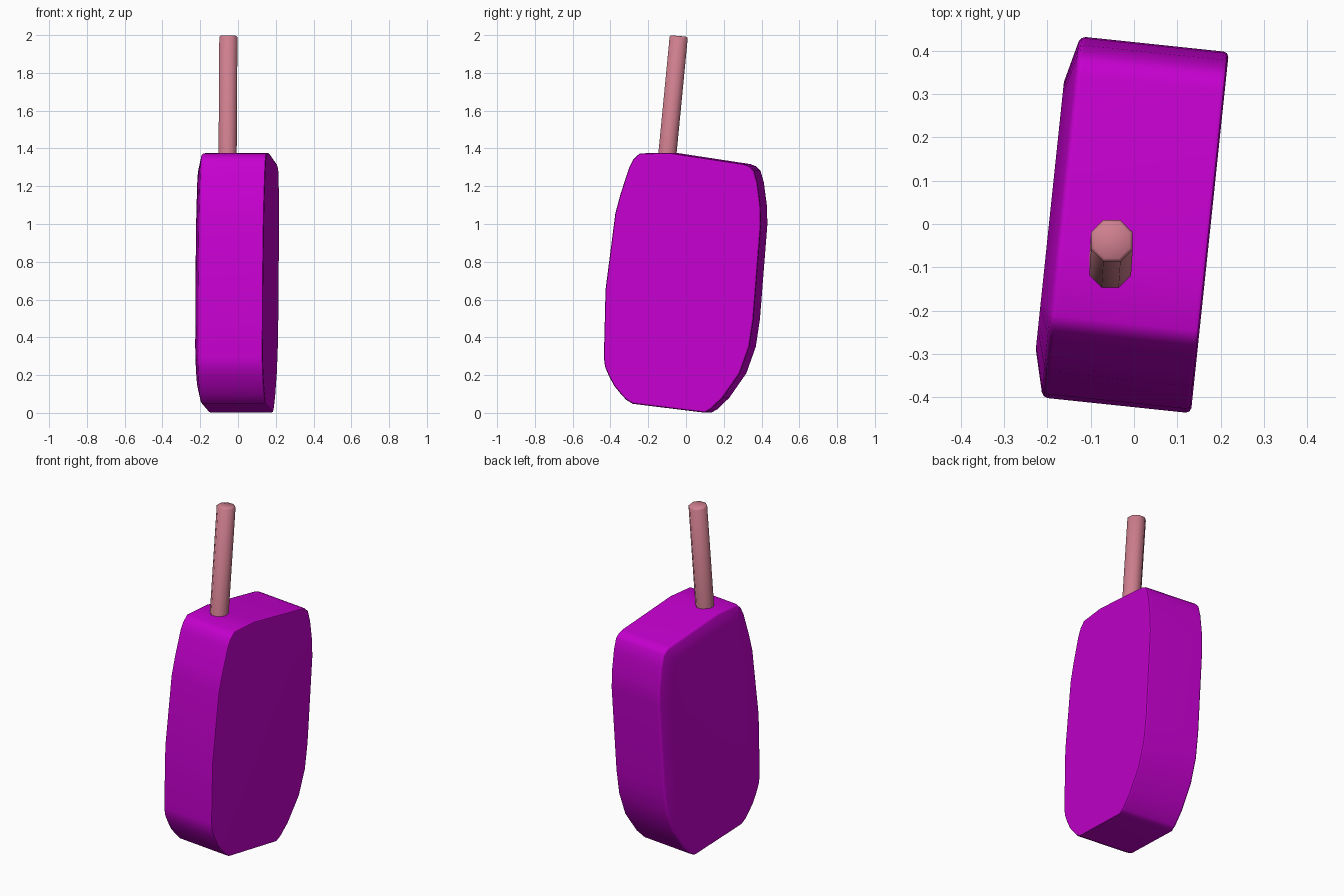
import bpy
import bmesh
import math
from mathutils import Matrix, Vector

cube = bpy.data.objects.get("Cube")
if cube:
    bpy.data.objects.remove(cube, do_unlink=True)


def make_material(name, rgb):
    mat = bpy.data.materials.new(name)
    mat.use_nodes = True
    mat.diffuse_color = (*rgb, 1)
    mat.node_tree.nodes["Principled BSDF"].inputs["Base Color"].default_value = (*rgb, 1)
    return mat


def finish(bm, name, mat, angle):
    bmesh.ops.recalc_face_normals(bm, faces=bm.faces)
    mesh = bpy.data.meshes.new(name)
    bm.to_mesh(mesh)
    bm.free()
    mesh.materials.append(mat)
    obj = bpy.data.objects.new(name, mesh)
    bpy.context.collection.objects.link(obj)
    bpy.ops.object.select_all(action='DESELECT')
    obj.select_set(True)
    bpy.context.view_layer.objects.active = obj
    bpy.ops.object.shade_smooth_by_angle(angle=math.radians(angle))
    return obj


purple = make_material("purple", (0.56, 0.0, 0.62))
pink = make_material("dusty pink", (0.62, 0.21, 0.27))

# Body: side profile (depth, height), lofted across its thickness
profile = [
    (-0.229, 1.374), (-0.070, 1.377), (0.327, 1.317), (0.357, 1.305),
    (0.380, 1.283), (0.398, 1.22), (0.414, 1.10), (0.417, 1.00),
    (0.377, 0.495), (0.355, 0.35), (0.305, 0.21), (0.214, 0.08),
    (0.152, 0.020), (0.118, 0.001), (-0.266, 0.048), (-0.300, 0.068),
    (-0.328, 0.098), (-0.365, 0.143), (-0.395, 0.200), (-0.414, 0.245),
    (-0.420, 0.294), (-0.411, 0.653), (-0.359, 1.055), (-0.332, 1.156),
    (-0.285, 1.30), (-0.263, 1.342),
]
MID_U, MID_Z = 0.0, 0.69
# Cross-sections: (sideways position, depth scale, height scale)
sections = [(-0.195, 0.74, 0.86), (-0.168, 1, 1), (0.176, 1, 1)]

bm = bmesh.new()
rings = [[bm.verts.new((x, MID_U + (u - MID_U) * su, MID_Z + (z - MID_Z) * sz))
          for u, z in profile] for x, su, sz in sections]
for a, b in zip(rings, rings[1:]):
    for i in range(len(profile)):
        j = (i + 1) % len(profile)
        bm.faces.new((a[i], a[j], b[j], b[i]))
bm.faces.new(rings[0])
bm.faces.new(rings[-1])
bmesh.ops.recalc_face_normals(bm, faces=bm.faces)

# Soften the two rims
rim_edges = [bm.edges.get((ring[i - 1], ring[i]))
             for ring in rings[1:] for i in range(len(ring))]
bmesh.ops.bevel(bm, geom=rim_edges, offset=0.012, segments=2, profile=0.5,
                affect='EDGES', clamp_overlap=True)
body = finish(bm, "body", purple, 40)
body.rotation_euler.z = math.radians(-6)
body.modifiers.new("even_shading", 'WEIGHTED_NORMAL').keep_sharp = True

# Stick: leaning eight-sided rod set into the top
base, tip = Vector((-0.056, -0.115, 1.20)), Vector((-0.051, -0.038, 1.995))
axis = tip - base
bm = bmesh.new()
bmesh.ops.create_cone(bm, cap_ends=True, segments=8, radius1=0.052, radius2=0.052,
                      depth=axis.length, matrix=Matrix.Rotation(math.radians(22.5), 4, 'Z'))
tip_edges = [e for e in bm.edges if all(v.co.z > 0 for v in e.verts)]
bmesh.ops.bevel(bm, geom=tip_edges, offset=0.007, segments=1, affect='EDGES')
stick = finish(bm, "stick", pink, 50)
stick.location = (base + tip) / 2
stick.rotation_euler = (-math.atan2(axis.y, axis.z), math.atan2(axis.x, axis.z), 0)
